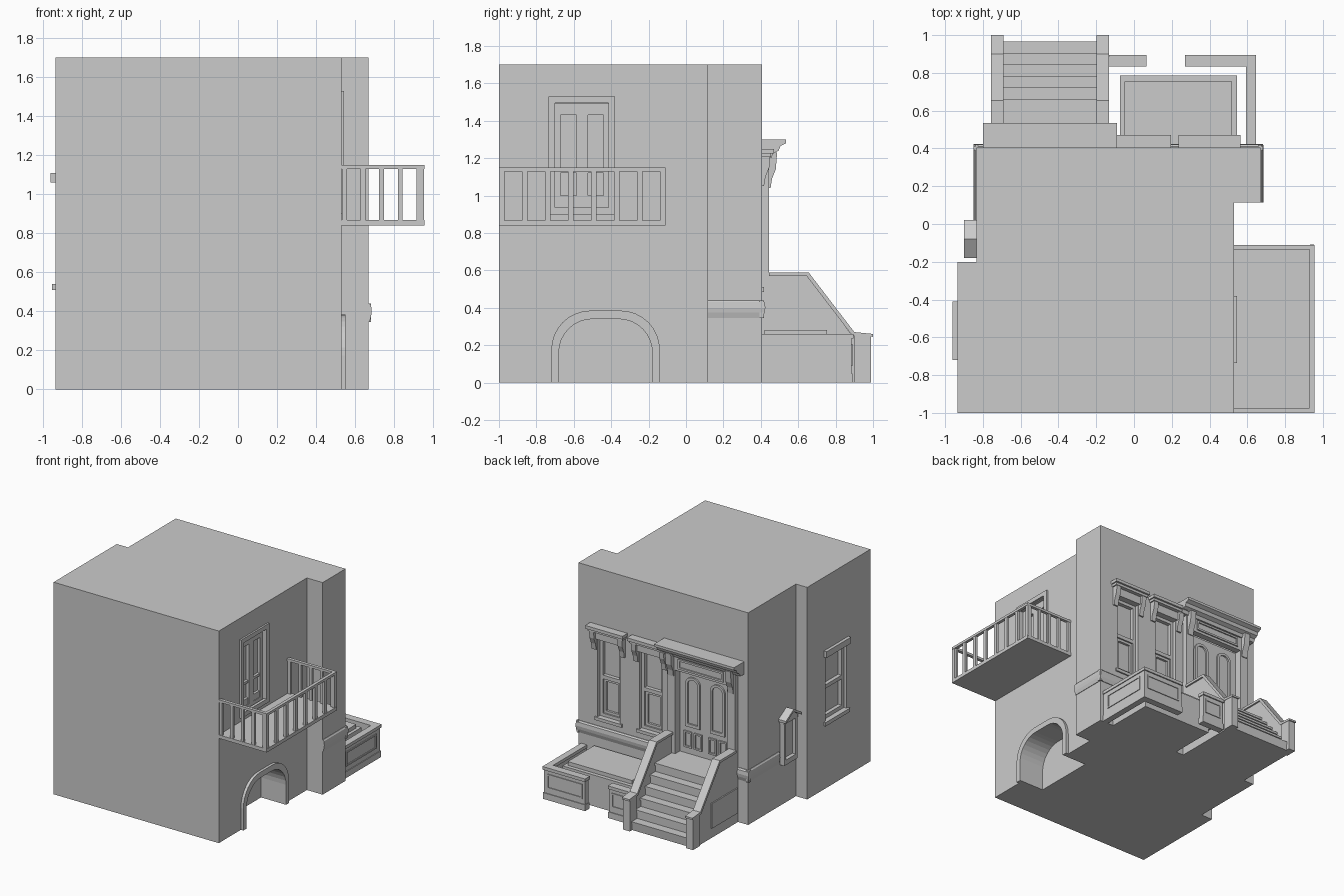
import bpy, bmesh, math
from mathutils import Vector

if "Cube" in bpy.data.objects:
    bpy.data.objects.remove(bpy.data.objects["Cube"])

AXES = {'x': lambda u, v, t: (t, u, v), 'y': lambda u, v, t: (u, t, v), 'z': lambda u, v, t: (u, v, t)}

def finish(name, bm):
    bmesh.ops.recalc_face_normals(bm, faces=bm.faces)
    me = bpy.data.meshes.new(name)
    bm.to_mesh(me)
    bm.free()
    ob = bpy.data.objects.new(name, me)
    bpy.context.collection.objects.link(ob)
    return ob

def add_prism(bm, pts, axis, a, b):
    f = AXES[axis]
    lo = [bm.verts.new(f(u, v, a)) for u, v in pts]
    hi = [bm.verts.new(f(u, v, b)) for u, v in pts]
    n = len(pts)
    bm.faces.new(lo)
    bm.faces.new(hi[::-1])
    for i in range(n):
        j = (i + 1) % n
        bm.faces.new((lo[i], hi[i], hi[j], lo[j]))

def prism(name, pts, axis, *spans):
    bm = bmesh.new()
    for a, b in spans:
        add_prism(bm, pts, axis, a, b)
    return finish(name, bm)

def boxes(name, *items):
    bm = bmesh.new()
    for x0, x1, y0, y1, z0, z1 in items:
        add_prism(bm, [(x0, y0), (x1, y0), (x1, y1), (x0, y1)], 'z', z0, z1)
    return finish(name, bm)

# Wall-local box: u along wall, d outward from wall
def wb(wall, u0, u1, d0, d1, z0, z1):
    if wall == 'back':
        return (u0, u1, .405 + d0, .405 + d1, z0, z1)
    if wall == 'left':
        return (-.94 - d1, -.94 - d0, u0, u1, z0, z1)
    return (.53 + d0, .53 + d1, u0, u1, z0, z1)

def ring(wall, u0, u1, z0, z1, t, d0, d1):
    return [wb(wall, u0, u0 + t, d0, d1, z0, z1), wb(wall, u1 - t, u1, d0, d1, z0, z1),
            wb(wall, u0 + t, u1 - t, d0, d1, z0, z0 + t), wb(wall, u0 + t, u1 - t, d0, d1, z1 - t, z1)]

def arch(c, w, z0, z1, r, n=8):
    pts = [(c - w, z0)]
    for i in range(n + 1):
        a = math.pi - i * math.pi / 2 / n
        pts.append((c - w + r + r * math.cos(a), z1 - r + r * math.sin(a)))
    return pts + [(2 * c - u, v) for u, v in pts[::-1]]

# Main building block with openings cut in
body = prism("building_body", [(-.935, -1), (.53, -1), (.53, .115), (.67, .115), (.67, .405),
             (-.835, .405), (-.835, -.2), (-.935, -.2)], 'z', (0, 1.7))
DOOR_C, WINS = -.445, (.03, .40)
cut = bmesh.new()
add_prism(cut, arch(-.43, .25, -.1, .34, .18), 'x', .33, .7)
holes = [wb('back', c - .1, c + .1, -.06, .05, .51, 1.14) for c in WINS]
holes += [wb('back', DOOR_C - .23, DOOR_C + .23, -.05, .05, .42, 1.13),
          wb('left', -.70, -.43, -.06, .05, .54, 1.06), wb('right', -.70, -.41, -.05, .05, .9, 1.49)]
for x0, x1, y0, y1, z0, z1 in holes:
    add_prism(cut, [(x0, y0), (x1, y0), (x1, y1), (x0, y1)], 'z', z0, z1)
cutter = finish("opening_cutter", cut)
cutter.hide_render = True
mod = body.modifiers.new("openings", 'BOOLEAN')
mod.object, mod.operation, mod.solver = cutter, 'DIFFERENCE', 'EXACT'
bpy.context.view_layer.objects.active = body
bpy.ops.object.modifier_apply(modifier=mod.name)
bpy.data.objects.remove(cutter)

# Arched passage surround
prism("arch_surround", arch(-.43, .29, 0, .385, .21) + arch(-.43, .25, 0, .34, .18)[::-1], 'x', (.52, .552))

# Balcony: slab, rails and balusters on three sides
bal = [(.53, .955, -1, -.11, .84, .868)]
for y in (-1, -.135):
    bal.append((.53, .955, y, y + .025, 1.13, 1.15))
    for i in range(5):
        x = .545 + .0955 * i
        bal.append((x - .0125, x + .0125, y + .003, y + .022, .86, 1.135))
bal.append((.93, .955, -.975, -.135, 1.13, 1.15))
for i in range(8):
    y = -.985 + .1229 * i
    bal.append((.932, .953, y - .015, y + .015, .86, 1.135))
boxes("balcony", *bal)

# Balcony door: casing, leaves, glazing bars
boxes("balcony_door_casing", *ring('right', -.735, -.38, .9, 1.53, .035, -.01, .014))
boxes("balcony_door_leaves", *ring('right', -.70, -.555, .92, 1.48, .03, -.05, -.025),
      *ring('right', -.555, -.41, .92, 1.48, .03, -.05, -.025),
      wb('right', -.70, -.41, -.05, -.025, 1.43, 1.49), wb('right', -.70, -.41, -.05, -.03, .9, 1.0),
      wb('right', -.70, -.41, -.05, -.03, 1.12, 1.14))

# Left side window
boxes("side_window_sash", *ring('left', -.70, -.43, .54, 1.06, .03, -.06, -.03),
      wb('left', -.70, -.43, -.06, -.03, .78, .81))
boxes("side_window_trim", wb('left', -.72, -.41, -.01, .02, 1.06, 1.11),
      wb('left', -.72, -.41, -.01, .012, .51, .54))

# Gabled niche on the left side
prism("niche_hood", [(.02, .68), (.02, .70), (-.08, .76), (-.18, .70), (-.18, .68), (-.08, .74)],
      'x', (-.90, -.83))
prism("niche_gable", [(.01, .66), (.01, .685), (-.08, .74), (-.17, .685), (-.17, .66)], 'x', (-.875, -.83))
boxes("niche_frame", (-.875, -.83, -.165, -.14, .33, .67), (-.875, -.83, -.02, .005, .33, .67),
      (-.875, -.83, -.14, -.02, .33, .37), (-.845, -.83, -.14, -.02, .37, .67))

# Belt course around the back half
PROFILE = [(-.01, .345), (.004, .345), (.012, .375), (.015, .40), (.012, .43), (.004, .44), (-.01, .44)]
prism("belt_right", [(.67 + d, z) for d, z in PROFILE], 'y', (.115, .418))
prism("belt_back", [(.405 + d * 1.3, z) for d, z in PROFILE], 'x', (-.13, .682), (-.85, -.75))
prism("belt_left", [(-.835 - d, z) for d, z in PROFILE], 'y', (.02, .42))

# Back windows: sashes, sills, bracketed cornices
for i, c in enumerate(WINS):
    n = f"back_window_{i + 1}"
    boxes(n + "_sash", *ring('back', c - .1, c + .1, .51, 1.14, .025, -.06, -.03),
          wb('back', c - .1, c + .1, -.06, -.03, .81, .84),
          *ring('back', c - .075, c + .075, .535, .81, .02, -.06, -.042))
    boxes(n + "_sill", wb('back', c - .12, c + .12, -.01, .012, .485, .51))
    boxes(n + "_cornice", wb('back', c - .165, c + .165, -.01, .065, 1.225, 1.25),
          wb('back', c - .155, c + .155, -.01, .05, 1.205, 1.225),
          wb('back', c - .14, c + .14, -.01, .02, 1.14, 1.205))
    prism(n + "_brackets", [(.40, 1.05), (.417, 1.05), (.425, 1.10), (.445, 1.15), (.45, 1.207), (.40, 1.207)],
          'x', (c - .145, c - .105), (c + .105, c + .145))

# Entrance portal with stacked cornice
boxes("entrance_surround", wb('back', DOOR_C - .30, DOOR_C - .23, -.01, .04, .42, 1.22),
      wb('back', DOOR_C + .23, DOOR_C + .30, -.01, .04, .42, 1.22),
      wb('back', DOOR_C - .23, DOOR_C + .23, -.01, .04, 1.09, 1.22),
      *ring('back', DOOR_C - .2, DOOR_C + .2, 1.11, 1.19, .015, .03, .05))
prism("entrance_cornice", [(.40, 1.20), (.455, 1.20), (.465, 1.225), (.495, 1.24), (.505, 1.265),
      (.535, 1.28), (.535, 1.30), (.40, 1.30)], 'x', (-.80, -.09))
prism("entrance_brackets", [(.43, 1.04), (.452, 1.04), (.46, 1.09), (.48, 1.14), (.487, 1.23), (.43, 1.23)],
      'x', (DOOR_C - .29, DOOR_C - .24), (DOOR_C + .24, DOOR_C + .29))

# Double entrance door with arched lights and lower panels
leaves = [wb('back', DOOR_C - .23, DOOR_C + .23, -.05, -.02, .42, 1.09)]
for s in (-1, 1):
    c = DOOR_C + s * .11
    prism("door_light_left" if s < 0 else "door_light_right",
          arch(c, .065, .66, 1.04, .06) + arch(c, .045, .66, 1.02, .042)[::-1], 'y', (.38, .398))
    leaves.append(wb('back', c - .065, c + .065, -.03, -.007, .64, .665))
    for e in (-.045, .045):
        leaves += ring('back', c + e - .035, c + e + .035, .47, .60, .013, -.03, -.008)
boxes("entrance_door", *leaves)

# Front steps and landing
RISE, RUN = .07, .0615
prof = [(.40, 0), (.40, .42), (.66, .42)]
for i in range(5):
    y, z = .66 + i * RUN, .42 - (i + 1) * RISE
    prof += [(y, z + RISE - .018), (y - .008, z + RISE - .018), (y - .008, z), (y + RUN, z)]
prof += [(.66 + 5 * RUN - .008, 0)]
prism("steps", prof, 'x', (-.71, -.18))

# Stair side walls with sloping caps and newels
SIDES = [(-.745, -.705), (-.185, -.145)]
prism("stair_walls", [(.40, 0), (.40, .575), (.645, .575), (.885, .255), (.985, .245), (.985, 0)], 'x', *SIDES)
prism("stair_caps", [(.445, .57), (.445, .59), (.655, .59), (.90, .27), (1, .26), (1, .245),
      (.89, .25), (.645, .57)], 'x', *[(a - .013, b + .013) for a, b in SIDES])
boxes("stair_newels", *[(a - .01, b + .01, .90, .99, 0, .25) for a, b in SIDES])
boxes("stair_side_panels", (-.15, -.135, .42, .75, .08, .28), (-.755, -.74, .42, .75, .08, .28))

# Garden wall: core, plinth, cap and panel mouldings
RUNS = [(-.13, .06, .84, .885), (.275, .64, .84, .885), (.60, .64, .40, .84)]
wall = []
for x0, x1, y0, y1 in RUNS:
    wall += [(x0, x1, y0, y1, 0, .245), (x0 - .004, x1 + .006, y0 - .004, y1 + .006, 0, .05),
             (x0 - .006, x1 + .007, y0 - .006, y1 + .01, .235, .26)]
for x0, x1 in ((-.11, .04), (.30, .61)):
    wall += [(a, b, .88, .891, p, q) for a, b, p, q in
             ((x0, x1, .09, .102), (x0, x1, .195, .207), (x0, x0 + .012, .1, .2), (x1 - .012, x1, .1, .2))]
wall += [(.635, .646, a, b, p, q) for a, b, p, q in
         ((.455, .835, .09, .102), (.455, .835, .195, .207), (.455, .467, .1, .2), (.823, .835, .1, .2))]
boxes("garden_wall", *wall)

# Raised planting bed
boxes("planting_bed", (-.075, .545, .40, .785, 0, .25), (-.05, .52, .42, .755, .24, .28))
